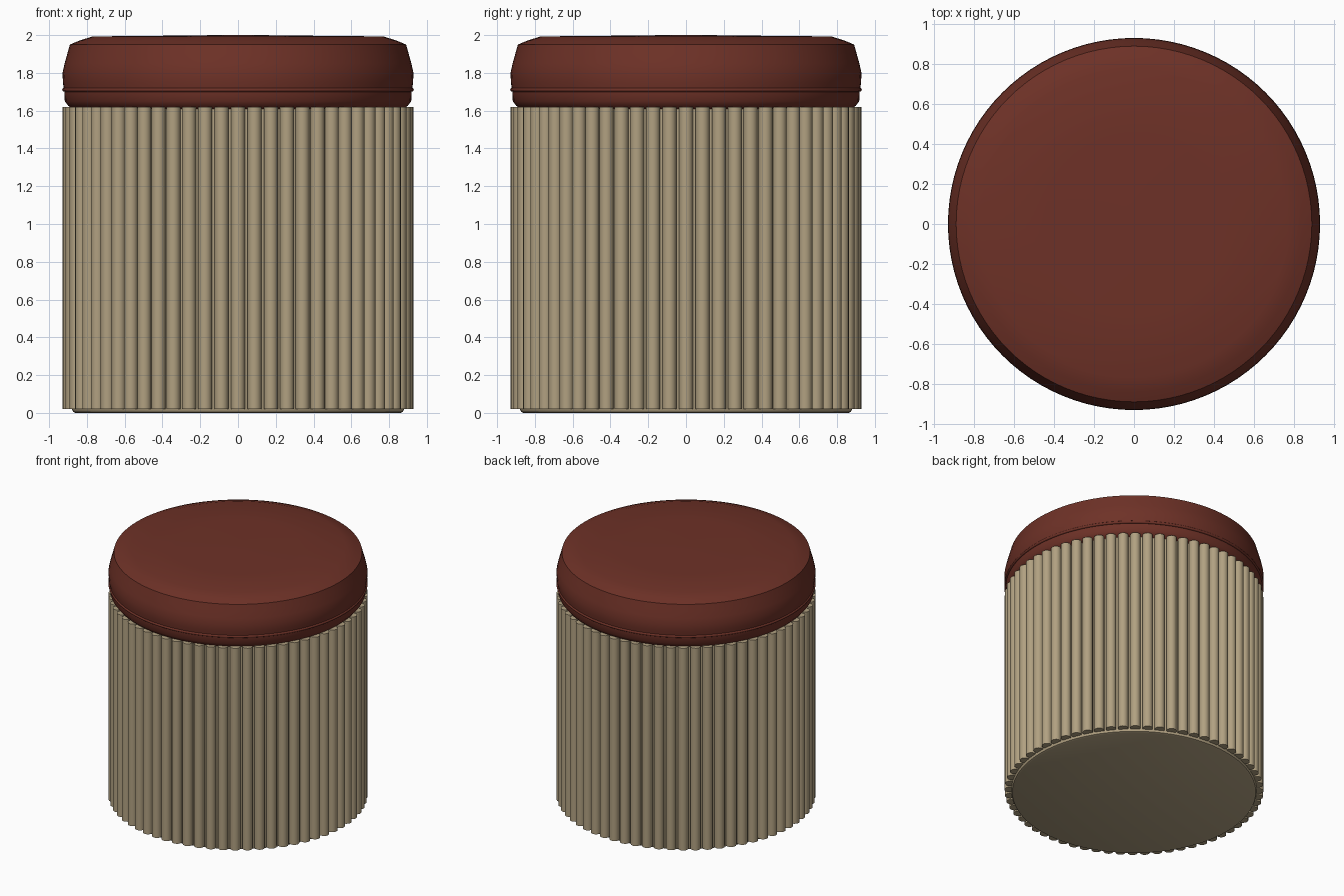
import bpy
import math

SLATS = 64

cube = bpy.data.objects.get("Cube")
if cube:
    bpy.data.objects.remove(cube, do_unlink=True)


def material(name, color):
    mat = bpy.data.materials.new(name)
    mat.use_nodes = True
    mat.diffuse_color = (*color, 1)
    bsdf = next(n for n in mat.node_tree.nodes if n.type == "BSDF_PRINCIPLED")
    bsdf.inputs["Base Color"].default_value = (*color, 1)
    return mat


def finish(obj, name, mat, angle=35):
    obj.name = name
    obj.data.materials.append(mat)
    bpy.ops.object.select_all(action="DESELECT")
    obj.select_set(True)
    bpy.context.view_layer.objects.active = obj
    bpy.ops.object.shade_smooth_by_angle(angle=math.radians(angle))
    return obj


def lathe(name, profile, mat, steps=96):
    """Revolve (radius, height) points, listed bottom to top, and cap both ends."""
    verts = [(r * math.cos(math.tau * i / steps), r * math.sin(math.tau * i / steps), z)
             for r, z in profile for i in range(steps)]
    faces = [(k * steps + i, k * steps + (i + 1) % steps,
              (k + 1) * steps + (i + 1) % steps, (k + 1) * steps + i)
             for k in range(len(profile) - 1) for i in range(steps)]
    faces.append(tuple(reversed(range(steps))))
    faces.append(tuple(range(len(verts) - steps, len(verts))))
    mesh = bpy.data.meshes.new(name)
    mesh.from_pydata(verts, [], faces)
    obj = bpy.data.objects.new(name, mesh)
    bpy.context.collection.objects.link(obj)
    return finish(obj, name, mat)


wood = material("pale wood", (0.44, 0.355, 0.22))
fabric = material("rust red fabric", (0.155, 0.031, 0.02))

# Inner drum with a softened foot
lathe("drum", [(0.86, 0), (0.873, 0.005), (0.88, 0.02), (0.88, 1.62)], wood)

# Ring of round vertical slats sharing one mesh
bpy.ops.mesh.primitive_cylinder_add(vertices=16, radius=0.037, depth=1.6,
                                    location=(0.893, 0, 0.82))
first = finish(bpy.context.object, "slat", wood)
for i in range(1, SLATS):
    a = math.tau * i / SLATS
    slat = first.copy()
    slat.name = f"slat_{i}"
    slat.location = (0.893 * math.cos(a), 0.893 * math.sin(a), 0.82)
    slat.rotation_euler.z = a
    bpy.context.collection.objects.link(slat)

# Upholstered seat: short base band, then the domed cushion
lathe("seat_band", [(0.88, 1.61), (0.9, 1.627), (0.917, 1.65), (0.92, 1.7), (0.9, 1.71)], fabric)
lathe("seat_cushion", [(0.9, 1.705), (0.922, 1.715), (0.927, 1.75), (0.929, 1.8),
                       (0.918, 1.85), (0.904, 1.9), (0.89, 1.95), (0.84, 1.971),
                       (0.77, 1.993), (0.45, 1.996), (0.1, 2.0)], fabric)

# Piping along the seam
bpy.ops.mesh.primitive_torus_add(major_radius=0.921, minor_radius=0.01,
                                 major_segments=96, minor_segments=10,
                                 location=(0, 0, 1.71))
finish(bpy.context.object, "seat_piping", fabric, 60)
